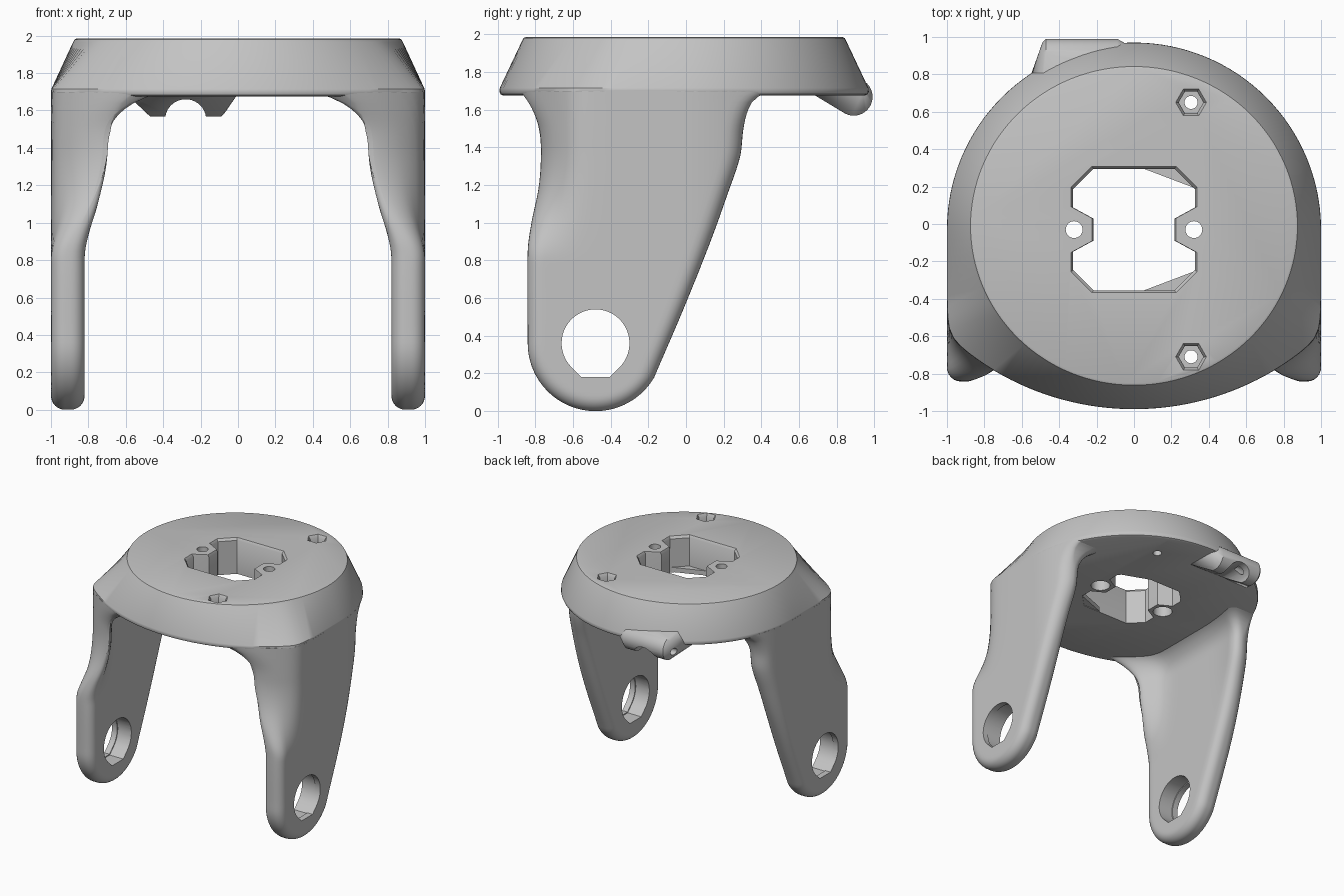
import bpy, bmesh
from math import sin, cos, pi, sqrt, radians, hypot

cube = bpy.data.objects.get("Cube")
if cube:
    bpy.data.objects.remove(cube, do_unlink=True)

grey = bpy.data.materials.new("plain grey")
grey.use_nodes = True
grey.diffuse_color = (0.55, 0.55, 0.55, 1)
grey.node_tree.nodes["Principled BSDF"].inputs["Base Color"].default_value = (0.55, 0.55, 0.55, 1)


def finish(name, bm):
    bmesh.ops.remove_doubles(bm, verts=bm.verts, dist=0.0005)
    bmesh.ops.recalc_face_normals(bm, faces=bm.faces)
    mesh = bpy.data.meshes.new(name)
    bm.to_mesh(mesh)
    bm.free()
    mesh.materials.append(grey)
    obj = bpy.data.objects.new(name, mesh)
    bpy.context.collection.objects.link(obj)
    return obj


def loft(name, rings):
    """Closed skin through rings of equal point count, capped at both ends."""
    bm = bmesh.new()
    loops = [[bm.verts.new(p) for p in ring] for ring in rings]
    n = len(loops[0])
    for a, b in zip(loops, loops[1:]):
        for i in range(n):
            j = (i + 1) % n
            bm.faces.new((a[i], a[j], b[j], b[i]))
    bm.faces.new(loops[0])
    bm.faces.new(loops[-1])
    return finish(name, bm)


def prism_z(name, pts, z0, z1):
    return loft(name, [[(x, y, z) for x, y in pts] for z in (z0, z1)])


def ngon(cx, cy, r, n):
    return [(cx + r * cos(2 * pi * i / n), cy + r * sin(2 * pi * i / n)) for i in range(n)]


def cut(obj, cutter):
    cutter.hide_render = True
    mod = obj.modifiers.new("cut", 'BOOLEAN')
    mod.operation, mod.solver, mod.object = 'DIFFERENCE', 'EXACT', cutter
    bpy.context.view_layer.objects.active = obj
    bpy.ops.object.modifier_apply(modifier=mod.name)
    bpy.data.objects.remove(cutter, do_unlink=True)


def smooth(obj, angle=32):
    bpy.ops.object.select_all(action='DESELECT')
    obj.select_set(True)
    bpy.context.view_layer.objects.active = obj
    bpy.ops.object.shade_smooth_by_angle(angle=radians(angle))


def curve(points, z):
    """Smooth value at height z through (height, value) points."""
    k = 0
    while k < len(points) - 2 and z > points[k + 1][0]:
        k += 1

    def slope(i):
        a, b = points[max(i - 1, 0)], points[min(i + 1, len(points) - 1)]
        return (b[1] - a[1]) / (b[0] - a[0])
    (z0, v0), (z1, v1) = points[k], points[k + 1]
    h = z1 - z0
    t = (z - z0) / h
    return ((2*t**3 - 3*t*t + 1) * v0 + (t**3 - 2*t*t + t) * h * slope(k)
            + (3*t*t - 2*t**3) * v1 + (t**3 - t*t) * h * slope(k + 1))


# Deck outline: half round at the back, straight sides, shallow arc in front
MID = -0.03


def outline_radius(a):
    c, s = cos(a), sin(a)
    if s >= 0:
        return 1.0
    off = 0.5
    front = off * s + sqrt(1.46**2 - off**2 * c * c)
    side = 1 / max(abs(c), 0.01)
    return (front**-36 + side**-36) ** (-1 / 36)


STEPS = 128
ANGLES = [2 * pi * i / STEPS for i in range(STEPS)]


def base_ring(z, k):
    return [(k * outline_radius(a) * cos(a), MID + k * outline_radius(a) * sin(a), z) for a in ANGLES]


def top_ring(z, r):
    return [(r * cos(a), -0.01 + (r - 0.022) * sin(a), z) for a in ANGLES]


deck = loft("deck", [base_ring(1.675, 0.98), base_ring(1.682, 0.994), base_ring(1.695, 1.0),
                     base_ring(1.715, 0.998), top_ring(1.965, 0.882), top_ring(1.98, 0.874),
                     top_ring(1.985, 0.862)])

# Central opening with a notch tab on either side and a chamfered lip
quarter = [(0.22, 0.06), (0.33, 0.12), (0.33, 0.22), (0.22, 0.33)]
half = quarter + [(-x, y) for x, y in reversed(quarter)]
opening = half + [(-x, -y) for x, y in half]


def opening_ring(z, k):
    return [(x * k, MID + y * k, z) for x, y in opening]


cut(deck, loft("opening_cutter", [opening_ring(1.5, 0.985), opening_ring(1.965, 0.985), opening_ring(2.0, 1.05)]))

# Screw holes in the tabs, hexagonal nut pockets
for x in (-0.32, 0.32):
    cut(deck, prism_z("tab_hole_cutter", ngon(x, MID, 0.045, 32), 1.5, 2.1))
    cut(deck, prism_z("tab_bore_cutter", ngon(x, MID, 0.075, 32), 1.5, 1.86))
for y in (0.65, -0.71):
    cut(deck, prism_z("bolt_hole_cutter", ngon(0.305, y, 0.035, 24), 1.5, 2.1))
    cut(deck, loft("nut_cutter", [[(px, py, z) for px, py in ngon(0.305, y, r, 6)]
                                  for z, r in ((1.88, 0.066), (1.96, 0.066), (2.0, 0.092))]))
smooth(deck)

# Small corner ledges low in the opening
for s in (1, -1):
    prism_z("corner_ledge", [(0.04, MID + s * 0.33), (0.23, MID + s * 0.33), (0.33, MID + s * 0.22)], 1.68, 1.72)

# Legs: flat below, wrapping round to the deck outline above
PIVOT_Y, PIVOT_Z, R, EDGE, THICK, TOP = -0.48, 0.36, 0.36, 0.075, 0.18, 1.7
FRONT = [(0.36, -0.84), (0.85, -0.84), (1.0, -0.82), (1.2, -0.78), (1.4, -0.77),
         (1.52, -0.785), (1.62, -0.825), (TOP, -0.88)]
BACK = [(0.2, -0.16), (0.55, -0.01), (0.9, 0.13), (1.15, 0.22), (1.35, 0.287),
        (1.5, 0.305), (1.6, 0.33), (1.66, 0.37), (TOP, 0.45)]


def outline_x(y):
    lo, hi = -pi / 2, pi / 2
    for _ in range(30):
        a = (lo + hi) / 2
        if MID + outline_radius(a) * sin(a) < y:
            lo = a
        else:
            hi = a
    return outline_radius(a) * cos(a)


def leg_row(z, n=30):
    round_h = sqrt(max(R * R - (PIVOT_Z - z)**2, 0))
    yf = PIVOT_Y - round_h if z < PIVOT_Z else curve(FRONT, z)
    yb = PIVOT_Y + round_h if z < 0.2 else curve(BACK, z)
    t = min(max((z - 0.8) / 0.6, 0), 1)
    wrap = t * t * (3 - 2 * t)
    f = max(z - 1.5, 0)
    flare = 0.21 - sqrt(0.21**2 - f * f)
    outer, inner = [], []
    for i in range(n + 1):
        y = (yf + yb) / 2 - (yb - yf) / 2 * cos(pi * i / n)
        rim = R - hypot(y - PIVOT_Y, z - PIVOT_Z)
        d_front = rim if z < PIVOT_Z and y < PIVOT_Y else y - yf
        d_back = rim if z < 0.2 and y >= PIVOT_Y else (yb - y) * 0.9
        d = min(max(min(d_front, d_back), 0), EDGE)
        inset = EDGE - sqrt(EDGE**2 - (EDGE - d)**2)
        shift = (1 - outline_x(y)) * (wrap if y < MID else 1)
        outer.append((1 - shift - inset * (1 - f * 4), y, z))
        inner.append((1 - THICK - (0.75 if y < MID else wrap * 0.6) * shift - flare + inset, y, z))
    return outer + inner[::-1]


heights = [PIVOT_Z * (1 - cos(pi / 2 * i / 18)) for i in range(19)]
heights += [PIVOT_Z + (TOP - PIVOT_Z) * i / 44 for i in range(1, 45)]
rows = [leg_row(z) for z in heights]


def pivot_cutter(sx, r, x_end):
    k = r / 0.18
    pts = [(r * cos(a), r * sin(a)) for a in [radians(-45 + 270 * i / 40) for i in range(41)]]
    pts += [(-0.074 * k, -r), (0.074 * k, -r)]
    return loft("pivot_cutter", [[(sx * x, PIVOT_Y + u, PIVOT_Z + v) for u, v in pts] for x in (0.5, x_end)])


for name, sx in (("left_leg", 1), ("right_leg", -1)):
    leg = loft(name, [[(sx * x, y, z) for x, y, z in row] for row in rows])
    cut(leg, pivot_cutter(sx, 0.18, 1.2))
    cut(leg, pivot_cutter(sx, 0.188, 0.95))
    smooth(leg, 40)

# Rear lug: rounded bar under the rim, arched underneath, small hole in one end
bm = bmesh.new()
for x, r in ((-0.49, 0.08), (-0.47, 0.1), (-0.09, 0.1), (-0.07, 0.08)):
    for y, z in ngon(0.89, 1.668, r, 40):
        bm.verts.new((x, y, z))
for p in ((-0.6, 0.66, 1.69), (0.0, 0.66, 1.69), (-0.54, 0.79, 1.71), (0.0, 0.94, 1.7),
          (-0.49, 0.76, 1.79), (-0.07, 0.84, 1.79)):
    bm.verts.new(p)
bmesh.ops.convex_hull(bm, input=bm.verts)
loose = [v for v in bm.verts if not v.link_faces]
bmesh.ops.delete(bm, geom=loose, context='VERTS')
lug = finish("rear_lug", bm)
cut(lug, loft("arch_cutter", [[(x, y, z) for x, z in ngon(-0.28, 1.55, 0.11, 40)] for y in (0.4, 1.2)]))
cut(lug, loft("pin_cutter", [[(x, y, z) for y, z in ngon(0.9, 1.65, 0.03, 20)] for x in (-0.7, -0.3)]))
smooth(lug)
